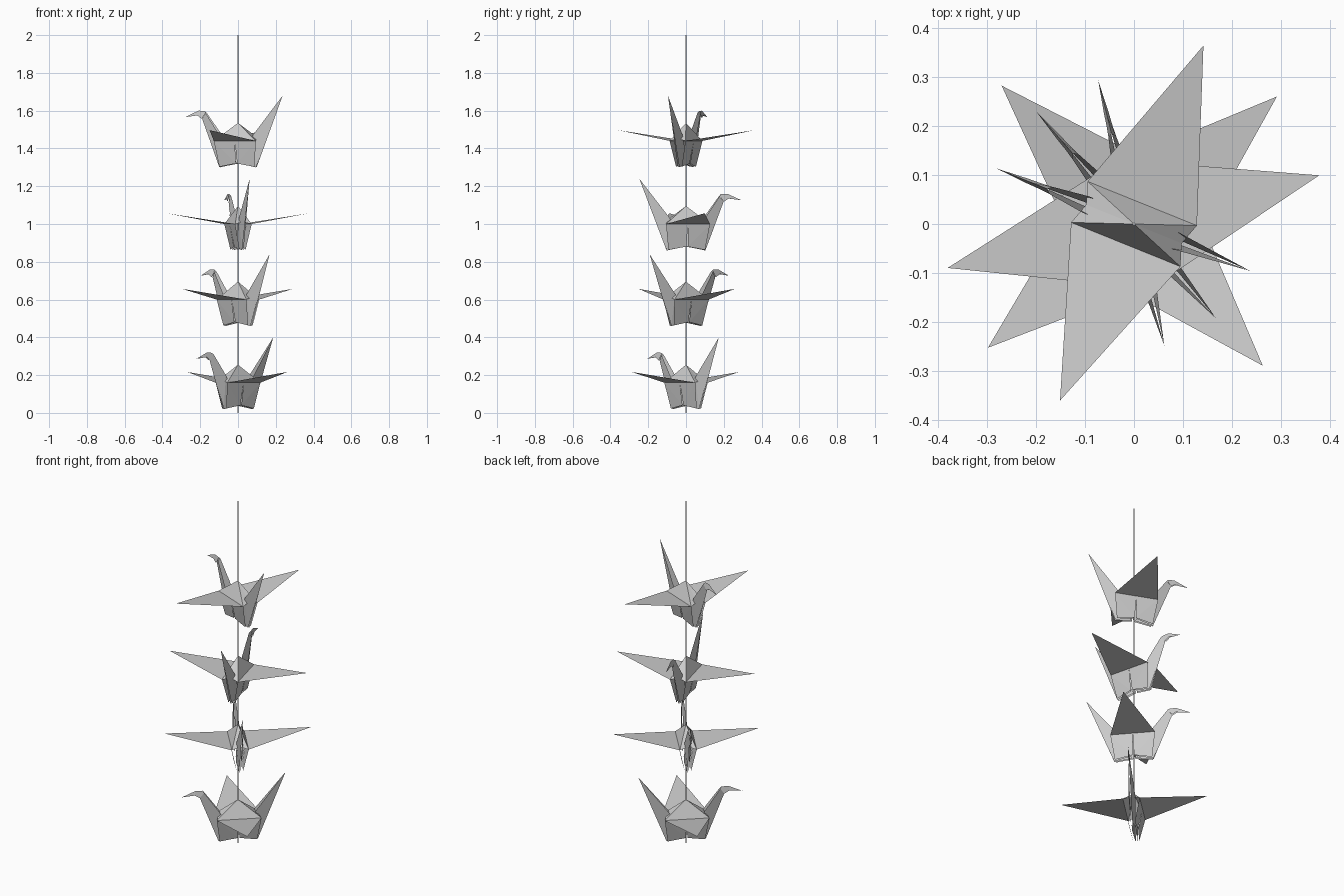
import bpy
from math import radians

if "Cube" in bpy.data.objects:
    bpy.data.objects.remove(bpy.data.objects["Cube"])


def sheet(name, faces, z, yaw):
    """Folded paper part: faces are lists of (forward, sideways, up) points."""
    verts, index, polys = [], {}, []
    for f in faces:
        poly = []
        for p in f:
            if p not in index:
                index[p] = len(verts)
                verts.append(p)
            poly.append(index[p])
        polys.append(poly)
    me = bpy.data.meshes.new(name)
    me.from_pydata(verts, [], polys)
    ob = bpy.data.objects.new(name, me)
    bpy.context.collection.objects.link(ob)
    ob.location.z = z
    ob.rotation_euler.z = radians(yaw)


def both(face):
    """A face and its mirror image across the crane's long axis."""
    return [face, [(x, -y, z) for x, y, z in reversed(face)]]


def leaves(outline):
    """Two paper leaves from (forward, half gap, up) outlines."""
    return both(outline)


FOLD = 0.045          # half width of the body at the wing crease
PEAK = (0, 0, 0.235)


def crane(n, z, yaw):
    # wings: creased triangles
    wing = [(0.12, FOLD, 0.14), (0.005, 0.39, 0.197), (-0.12, FOLD, 0.14)]
    sheet(f"wings_{n}", both(wing), z, yaw)

    # roof: hollow paper pyramid between the wings
    roof = both([(0.12, FOLD, 0.14), PEAK, (-0.12, FOLD, 0.14)])
    for s in (1, -1):
        ridge = (s * 0.105, 0, 0.15)
        roof += both([(s * 0.12, FOLD, 0.14), PEAK, ridge])
    sheet(f"body_roof_{n}", roof, z, yaw)

    # body sides: two flaps per side, meeting at a slit in the middle
    sides = []
    for s in (1, -1):
        sides += both([(s * 0.12, FOLD, 0.14), (0, FOLD, 0.14), (s * 0.004, 0.022, 0.02)])
        sides += both([(s * 0.12, FOLD, 0.14), (s * 0.004, 0.022, 0.02), (s * 0.10, 0.016, 0.003)])
    sheet(f"body_sides_{n}", sides, z, yaw)

    # tail: narrow folded point
    tail = leaves([(-0.255, 0, 0.38), (-0.105, 0.004, 0), (-0.092, 0.018, 0.17)])
    tail += leaves([(-0.105, 0.004, 0), (-0.01, 0.012, 0.02), (-0.092, 0.018, 0.17)])
    sheet(f"tail_{n}", tail, z, yaw)

    # neck: narrow folded strip rising to the head
    neck = leaves([(0.105, 0.004, 0), (0.205, 0, 0.258), (0.182, 0.008, 0.288), (0.105, 0.018, 0.18)])
    neck += leaves([(0.105, 0.004, 0), (0.105, 0.018, 0.18), (0.01, 0.012, 0.02)])
    sheet(f"neck_{n}", neck, z, yaw)

    # head: bent-down beak
    head = leaves([(0.182, 0.008, 0.288), (0.205, 0.006, 0.258), (0.232, 0.005, 0.275), (0.225, 0, 0.3), (0.19, 0, 0.298)])
    head += leaves([(0.225, 0, 0.3), (0.232, 0.005, 0.275), (0.302, 0, 0.266)])
    sheet(f"head_{n}", head, z, yaw)


for n, (z, yaw) in enumerate([(0.02, 223), (0.46, 131), (0.86, 104), (1.30, 158)], 1):
    crane(n, z, yaw)

# hanging string
bpy.ops.mesh.primitive_cylinder_add(vertices=8, radius=0.003, depth=2, location=(0, 0, 1))
bpy.context.object.name = "string"
